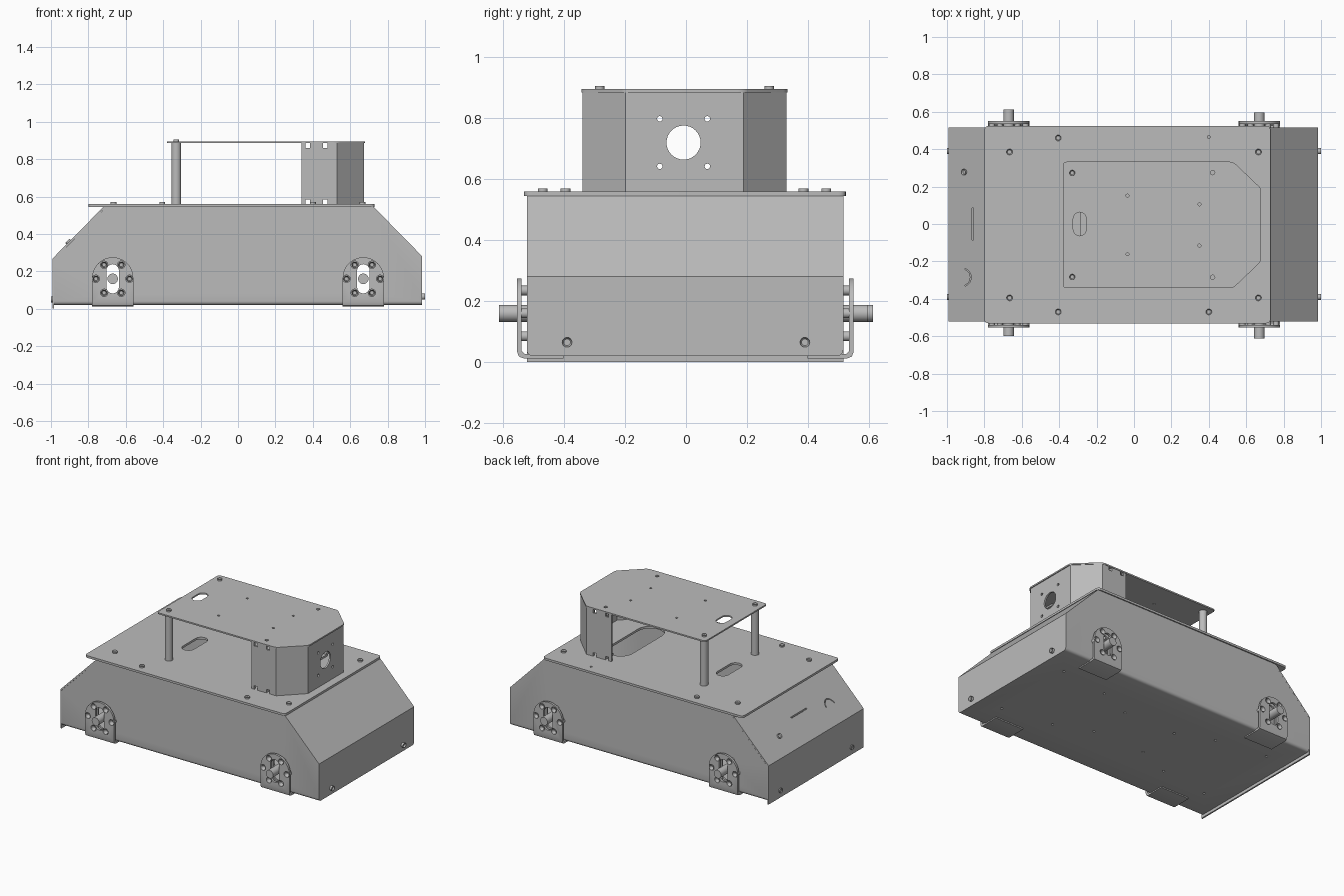
import bpy, bmesh, math
from mathutils import Matrix, Vector

cube = bpy.data.objects.get("Cube")
if cube:
    bpy.data.objects.remove(cube, do_unlink=True)

metal = bpy.data.materials.new("sheet_metal_grey")
metal.use_nodes = True
GREY = (0.5, 0.5, 0.5, 1)
metal.diffuse_color = GREY
metal.node_tree.nodes["Principled BSDF"].inputs["Base Color"].default_value = GREY

parts = []
YC = -0.005  # sheet parts sit slightly off centre


def finish(name, bm):
    bmesh.ops.recalc_face_normals(bm, faces=bm.faces)
    me = bpy.data.meshes.new(name)
    bm.to_mesh(me)
    bm.free()
    ob = bpy.data.objects.new(name, me)
    bpy.context.collection.objects.link(ob)
    me.materials.append(metal)
    parts.append(ob)
    return ob


def place(axis, a, b, h):
    return {"x": (h, a, b), "y": (a, h, b), "z": (a, b, h)}[axis]


def prism(name, outlines, axis, lo, hi, socket=0):
    """Extrude 2D outlines along an axis; a socket sinks a recess in each end cap."""
    bm = bmesh.new()
    caps = []
    for pts in outlines:
        low = [bm.verts.new(place(axis, a, b, lo)) for a, b in pts]
        top = [bm.verts.new(place(axis, a, b, hi)) for a, b in pts]
        bm.faces.new(low)
        caps.append(bm.faces.new(top))
        for i in range(len(pts)):
            j = (i + 1) % len(pts)
            bm.faces.new((low[i], low[j], top[j], top[i]))
    if socket:
        bmesh.ops.recalc_face_normals(bm, faces=bm.faces)
        bmesh.ops.inset_individual(bm, faces=caps, thickness=socket)
        sink = Vector(place(axis, 0, 0, (lo - hi) * 0.6))
        bmesh.ops.translate(bm, verts=[v for f in caps for v in f.verts], vec=sink)
    return finish(name, bm)


def circle(a, b, r, n=20):
    return [(a + r * math.cos(2 * math.pi * i / n), b + r * math.sin(2 * math.pi * i / n))
            for i in range(n)]


def slot(a, b, ha, hb, n=12):
    """Long hole with half sizes ha < hb, rounded at both ends of the second axis."""
    arc = [math.pi * i / n for i in range(n + 1)]
    up = [(a + ha * math.cos(t), b + hb - ha + ha * math.sin(t)) for t in arc]
    return up + [(2 * a - p, 2 * b - q) for p, q in up]


def box(a0, a1, b0, b1):
    return [(a0, b0), (a1, b0), (a1, b1), (a0, b1)]


def rounded(pts, r, n=5):
    """Fillet every corner of a polygon."""
    out = []
    for i, p in enumerate(pts):
        p = Vector(p)
        u = p + (Vector(pts[i - 1]) - p).normalized() * r
        w = p + (Vector(pts[(i + 1) % len(pts)]) - p).normalized() * r
        for k in range(n + 1):
            t = k / n
            out.append(tuple(u * (1 - t) ** 2 + p * 2 * t * (1 - t) + w * t * t))
    return out


def bake(ob):
    dg = bpy.context.evaluated_depsgraph_get()
    me = bpy.data.meshes.new_from_object(ob.evaluated_get(dg))
    ob.modifiers.clear()
    ob.data = me


def cut(ob, outlines, axis, lo, hi, mode="DIFFERENCE"):
    tool = prism("cutter", outlines, axis, lo, hi)
    tool.hide_render = True
    mod = ob.modifiers.new("cut", "BOOLEAN")
    mod.operation, mod.solver, mod.object = mode, "EXACT", tool
    bake(ob)
    parts.remove(tool)
    bpy.data.objects.remove(tool, do_unlink=True)


def mirror_y(pts):
    return [(x, 2 * YC - y) for x, y in pts]


WX, WZ = 0.67, 0.16  # axle positions
axle_slots = [slot(s * WX, WZ, 0.033, 0.078) for s in (-1, 1)]

# Hull: folded tray, open under the deck
side = [(-0.983, 0.02), (-0.983, 0.262), (-0.705, 0.545),
        (0.725, 0.545), (0.985, 0.28), (0.985, 0.02)]
hull = prism("hull", [side], "y", -0.522, 0.516)
bm = bmesh.new()
bm.from_mesh(hull.data)
bm.faces.ensure_lookup_table()
deck_face = [f for f in bm.faces if f.normal.z > 0.9]
bmesh.ops.delete(bm, geom=deck_face, context="FACES_ONLY")
bottom = [e for e in bm.edges if all(v.co.z < 0.03 for v in e.verts)
          and abs(e.verts[0].co.x - e.verts[1].co.x) > 1]
bmesh.ops.bevel(bm, geom=bottom, offset=0.02, segments=4, profile=0.5, affect="EDGES")
bm.to_mesh(hull.data)
bm.free()
shell = hull.modifiers.new("sheet", "SOLIDIFY")
shell.thickness, shell.offset, shell.use_even_offset = 0.012, -1, True
bake(hull)
cut(hull, axle_slots, "y", -0.7, 0.7)
floor_holes = [circle(x * sx, y * sy, 0.008, 10) for sx in (-1, 1) for sy in (-1, 1)
               for x, y in ((0.2, 0.15), (0.45, 0.25), (0.82, 0.3))]
cut(hull, floor_holes, "z", -0.05, 0.1)

# Rear cover folded over the back end, with a slit and a curved cut
rear = prism("rear_cover", [[(-0.993, 0), (-0.993, 0.267), (-0.72, 0.544), (-0.706, 0.544),
                             (-0.983, 0.263), (-0.983, 0)]], "y", -0.522, 0.516)
arc = [math.radians(d) for d in range(-70, 71, 14)]
crescent = ([(-0.92 + 0.05 * math.cos(t), -0.285 + 0.05 * math.sin(t)) for t in arc]
            + [(-0.92 + 0.045 * math.cos(t), -0.285 + 0.045 * math.sin(t)) for t in reversed(arc)])
cut(rear, [box(-0.865, -0.859, -0.085, 0.085), crescent], "z", 0.27, 0.5)

# Deck plate
deck = prism("deck_plate", [rounded(box(-0.80, 0.73, -0.531, 0.524), 0.025)], "z", 0.545, 0.56)
cut(deck, [slot(-0.33, 0, 0.042, 0.11), slot(0.39, YC, 0.09, 0.25),
           circle(0.4, 0.465, 0.008, 10)], "z", 0.5, 0.6)

# Upper plate with clipped front corners
edge = [(-0.38, 0.333), (0.53, 0.333), (0.68, 0.19)]
upper = prism("upper_plate", [rounded(edge + mirror_y(edge)[::-1], 0.02)], "z", 0.885, 0.895)
holes = [circle(x, YC + s * y, r, 12) for s in (-1, 1)
         for x, y, r in ((0.42, 0.28, 0.012), (-0.035, 0.157, 0.008), (0.35, 0.11, 0.008))]
cut(upper, holes + [slot(-0.29, 0, 0.035, 0.063)], "z", 0.85, 0.95)

# Folded sensor housing under the front of the upper plate
outer = [(0.34, 0.33), (0.53, 0.33), (0.674, 0.188)]
inner = [(0.34, 0.318), (0.525, 0.318), (0.662, 0.183)]
housing = prism("sensor_housing",
                [outer + mirror_y(outer)[::-1] + mirror_y(inner) + inner[::-1]],
                "z", 0.56, 0.885)
cut(housing, [circle(-0.008, 0.72, 0.056, 32)]
    + [circle(-0.008 + a, 0.72 + b, 0.009, 12) for a in (-0.078, 0.078) for b in (-0.078, 0.078)],
    "x", 0.6, 0.75)
cut(housing, [box(x, x + 0.024, z, z + 0.04) for x in (0.362, 0.454) for z in (0.545, 0.86)],
    "y", -0.5, 0.5)
tabs = []
for s in (-1, 1):
    y0, y1 = sorted((YC + s * 0.245, YC + s * 0.33))
    tabs.append(box(0.386, 0.454, y0, y1))
for label, z in (("lower", 0.56), ("upper", 0.873)):
    prism(label + "_housing_tabs", tabs, "z", z, z + 0.012)

# Rear standoffs
posts = [(-0.33, YC + s * 0.278) for s in (-1, 1)]
prism("standoffs", [circle(x, y, 0.026, 24) for x, y in posts], "z", 0.56, 0.885)
prism("standoff_screws", [circle(x, y, 0.015) for x, y in posts], "z", 0.895, 0.905, 0.005)

# Deck screws
deck_points = [(x, YC + s * 0.39) for x in (-0.665, 0.665) for s in (-1, 1)]
deck_points += [(-0.405, 0.46), (-0.405, -0.47), (0.4, -0.47)]
prism("deck_screws", [circle(x, y, 0.016) for x, y in deck_points], "z", 0.56, 0.57, 0.005)

# End screws and the screw on the rear slope
prism("front_screws", [circle(s * 0.39, 0.065, 0.016) for s in (-1, 1)], "x", 0.985, 1.0, 0.005)
prism("rear_screws", [circle(s * 0.39, 0.05, 0.016) for s in (-1, 1)], "x", -0.993, -1.0, 0.005)
slope_screw = prism("slope_screw", [circle(0, 0, 0.016)], "z", 0, 0.01, 0.005)
slope_screw.data.transform(Matrix.Translation((-0.905, 0.277, 0.356))
                           @ Matrix.Rotation(-math.pi / 4, 4, "Y"))

# Axle brackets: bent L plates with arched tops, bolts and axles
for s, side_name in ((-1, "near"), (1, "far")):
    for sx, end_name in ((-1, "rear"), (1, "front")):
        cx = sx * WX
        name = f"{side_name}_{end_name}"
        o = YC * 0.4
        ell = [(0.40, 0.012), (0.53, 0.012), (0.546, 0.018), (0.552, 0.034), (0.552, 0.3),
               (0.537, 0.3), (0.537, 0.036), (0.528, 0.027), (0.40, 0.027)]
        bracket = prism(name + "_axle_bracket", [[(o + s * y, z) for y, z in ell]],
                        "x", cx - 0.11, cx + 0.11)
        arch = [(cx + 0.11 * math.cos(math.pi * i / 24), 0.165 + 0.11 * math.sin(math.pi * i / 24))
                for i in range(25)] + [(cx - 0.11, 0), (cx + 0.11, 0)]
        cut(bracket, [arch], "y", -0.7, 0.7, "INTERSECT")
        bolts = [(cx + a, WZ + b) for a, b in ((-0.09, 0), (0.09, 0), (-0.046, -0.075),
                                               (0.046, -0.075), (-0.046, 0.075), (0.046, 0.075))]
        cut(bracket, [circle(a, b, 0.02, 16) for a, b in bolts], "y", -0.7, 0.7)
        cut(bracket, [slot(cx, WZ, 0.033, 0.078)], "y", -0.7, 0.7)
        prism(name + "_bolts", [circle(a, b, 0.016, 16) for a, b in bolts],
              "y", s * 0.515, s * 0.549, 0.006)
for sx, lo, hi in ((-1, -0.60, 0.613), (1, -0.613, 0.595)):
    prism("rear_axle" if sx < 0 else "front_axle", [circle(sx * WX, WZ, 0.028, 24)], "y", lo, hi)

# Smooth only the round surfaces
bpy.ops.object.select_all(action="DESELECT")
for ob in parts:
    ob.select_set(True)
bpy.context.view_layer.objects.active = parts[0]
bpy.ops.object.shade_smooth_by_angle(angle=math.radians(30))
